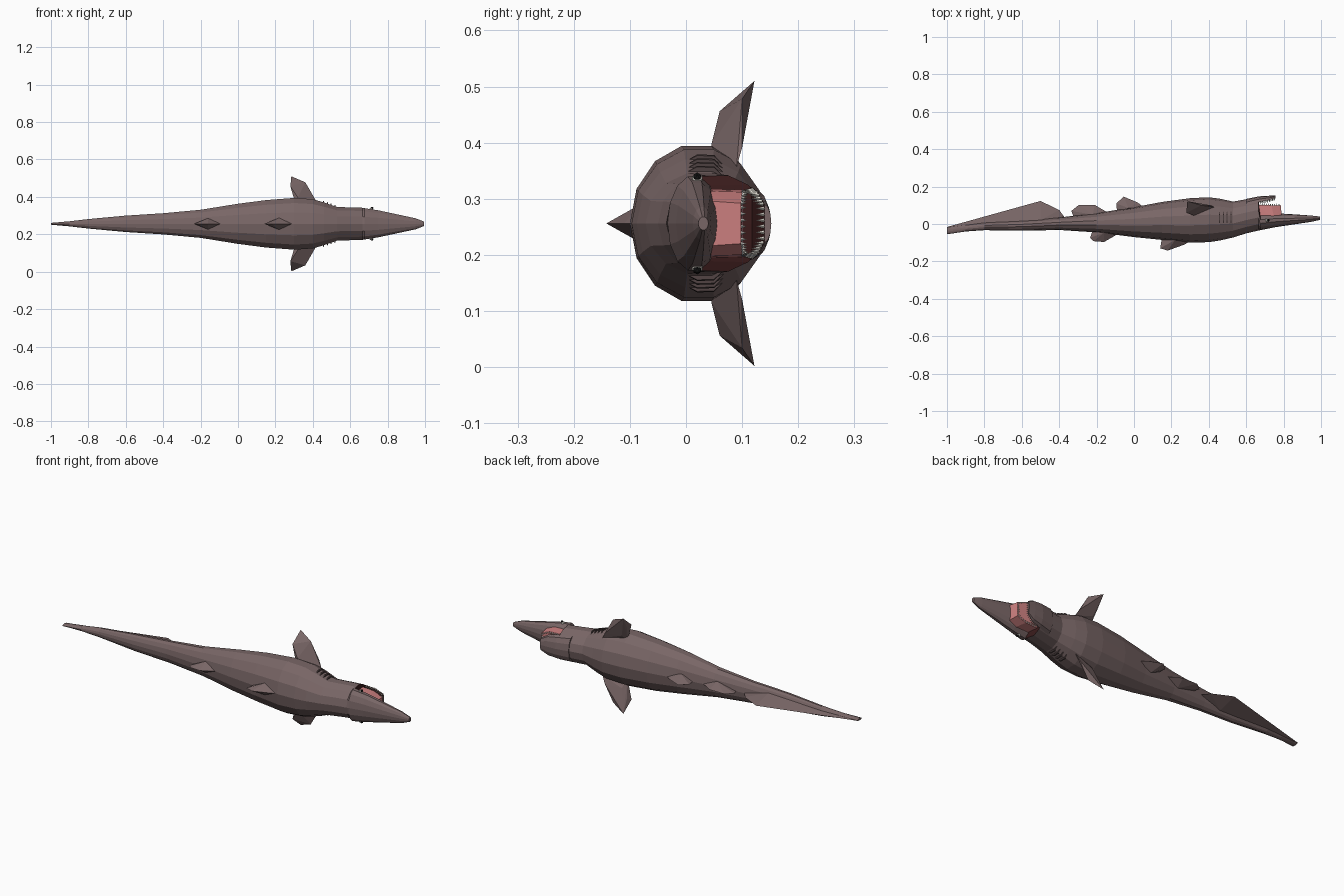
import bpy, bmesh, math
from mathutils import Vector

if "Cube" in bpy.data.objects:
    bpy.data.objects.remove(bpy.data.objects["Cube"])

ZC = 0.256  # height of the body axis (the animal lies on its side, belly to +y)


def mat(name, c):
    m = bpy.data.materials.new(name)
    m.diffuse_color = (*c, 1)
    m.use_nodes = True
    m.node_tree.nodes["Principled BSDF"].inputs["Base Color"].default_value = m.diffuse_color
    return m


SKIN = mat("grey brown skin", (0.19, 0.133, 0.133))
PINK = mat("pink gum", (0.62, 0.22, 0.22))
DARK = mat("dark mouth", (0.045, 0.012, 0.012))
TOOTH = mat("ivory tooth", (0.75, 0.72, 0.65))
BLACK = mat("black pupil", (0.008, 0.008, 0.008))
GILL = mat("gill brown", (0.08, 0.055, 0.055))


def finish(name, bm, mats, rule=None):
    bmesh.ops.recalc_face_normals(bm, faces=bm.faces)
    if rule:
        for f in bm.faces:
            f.normal_update()
            f.material_index = rule(f)
    me = bpy.data.meshes.new(name)
    bm.to_mesh(me)
    bm.free()
    for m in mats:
        me.materials.append(m)
    ob = bpy.data.objects.new(name, me)
    bpy.context.collection.objects.link(ob)
    return ob


def loft(name, rings, mats, rule=None):
    bm = bmesh.new()
    vs = [[bm.verts.new(p) for p in r] for r in rings]
    n = len(rings[0])
    for a, b in zip(vs, vs[1:]):
        for i in range(n):
            j = (i + 1) % n
            bm.faces.new((a[i], a[j], b[j], b[i]))
    bm.faces.new(vs[0])
    bm.faces.new(vs[-1])
    return finish(name, bm, mats, rule)


def hull(name, pts, m):
    bm = bmesh.new()
    for p in pts:
        bm.verts.new(p)
    bmesh.ops.convex_hull(bm, input=bm.verts)
    return finish(name, bm, [m])


# body: x, back y, belly y, half width
SECT = [(-1, -.055, -.018, .005), (-.9, -.04, -.005, .014), (-.8, -.033, .008, .026),
        (-.6, -.036, .02, .045), (-.4, -.032, .035, .058), (-.2, -.045, .058, .077),
        (0, -.07, .09, .11), (.15, -.085, .118, .13), (.3, -.1, .138, .142),
        (.4, -.097, .143, .135), (.46, -.088, .135, .117), (.53, -.072, .12, .092),
        (.6, -.05, .132, .09), (.665, -.035, .145, .088), (.675, -.033, .06, .086),
        (.75, -.018, .058, .074), (.85, -.003, .052, .052), (.95, .012, .045, .03),
        (.995, .022, .04, .012)]
N = 14
rings = []
for x, yd, yb, w in SECT:
    rings.append([(x, (yd + yb) / 2 - (yb - yd) / 2 * math.cos(2 * math.pi * i / N),
                   ZC + w * math.sin(2 * math.pi * i / N)) for i in range(N)])


def body_rule(f):
    c = f.calc_center_median()
    return 1 if .666 < c.x < .674 and c.y > .05 else 0


loft("body", rings, [SKIN, DARK], body_rule)

# lower jaw: half-disc sections with a dark inner floor
rings = []
for x, y0, y1, w in [(.6, .1, .134, .07), (.67, .118, .148, .064),
                     (.72, .128, .151, .056), (.757, .14, .152, .034)]:
    rings.append([(x, y0 + (y1 - y0) * math.sin(math.pi * i / 6),
                   ZC + w * math.cos(math.pi * i / 6)) for i in range(7)])
loft("lower_jaw", rings, [SKIN, DARK], lambda f: 1 if f.normal.y < -.7 else 0)

# upper jaw: pink block under the snout
hull("upper_jaw", [(x, y, ZC + s * w) for s in (1, -1) for x, y, w in
     [(.66, .03, .062), (.66, .102, .06), (.75, .03, .058), (.735, .1, .056),
      (.79, .04, .04), (.785, .098, .036)]], PINK)


# teeth along both jaw rims
def teeth(name, path, direction, length):
    bm = bmesh.new()
    for a, b, count in path:
        for i in range(count):
            p = Vector(a).lerp(Vector(b), (i + .5) / count)
            base = [bm.verts.new(p + Vector((.0045 * math.cos(t), 0, .0045 * math.sin(t))))
                    for t in (0, math.pi / 2, math.pi, 3 * math.pi / 2)]
            tip = bm.verts.new(p + Vector((0, direction * length, 0)))
            bm.faces.new(base)
            for k in range(4):
                bm.faces.new((base[k], base[(k + 1) % 4], tip))
    finish(name, bm, [TOOTH])


upper, lower = [], []
for s in (1, -1):
    upper += [((.68, .1, ZC + s * .056), (.735, .098, ZC + s * .052), 5),
              ((.735, .098, ZC + s * .052), (.78, .096, ZC + s * .034), 4),
              ((.78, .096, ZC + s * .034), (.78, .096, ZC), 3)]
    lower += [((.67, .12, ZC + s * .06), (.72, .13, ZC + s * .052), 5),
              ((.72, .13, ZC + s * .052), (.752, .142, ZC + s * .032), 4),
              ((.752, .142, ZC + s * .032), (.752, .142, ZC), 3)]
teeth("upper_teeth", upper, 1, .012)
teeth("lower_teeth", lower, -1, .018)


# median fins: flat outline swelling to a thick base
def fin(name, outline, mid, thick):
    pts = [(x, y, ZC) for x, y in outline]
    pts += [(mid[0], mid[1], ZC + s * thick) for s in (1, -1)]
    hull(name, pts, SKIN)


fin("first_dorsal_fin", [(.31, -.085), (.27, -.11), (.18, -.142), (.14, -.13), (.15, -.07)], (.22, -.085), .032)
fin("second_dorsal_fin", [(-.08, -.05), (-.16, -.096), (-.215, -.092), (-.235, -.075), (-.22, -.03)], (-.16, -.045), .03)
fin("pelvic_fin", [(.05, .09), (.02, .115), (-.055, .146), (-.095, .11), (-.09, .06)], (-.03, .085), .03)
fin("anal_fin", [(-.13, .055), (-.21, .102), (-.295, .102), (-.335, .07), (-.32, .03)], (-.22, .05), .028)
fin("tail_fin", [(-1, -.05), (-1, -.016), (-.87, .018), (-.72, .062), (-.5, .123),
                 (-.4, .075), (-.36, .02)], (-.5, .02), .03)

for s, side in ((1, "upper"), (-1, "lower")):
    # pectoral fins
    hull(side + "_pectoral_fin", [(x, y, ZC + s * h) for x, y, h in
         [(.43, .09, .10), (.41, .1, .135), (.32, .045, .14), (.32, .085, .14), (.31, .05, .1),
          (.28, .06, .2), (.29, .085, .19), (.285, .122, .254), (.36, .1, .222)]], SKIN)
    # eyes
    for nm, r, x, h, m in (("eye", .011, .712, .078, TOOTH), ("pupil", .008, .717, .083, BLACK)):
        bm = bmesh.new()
        bmesh.ops.create_icosphere(bm, subdivisions=1, radius=r)
        bmesh.ops.translate(bm, verts=bm.verts, vec=(x, .02, ZC + s * h))
        finish(side + "_" + nm, bm, [m])
    # gill slits
    for i in range(4):
        x, h = .455 + .02 * i, .121 - .0068 * i
        hull(side + "_gill_%d" % (i + 1), [(x + dx, y, ZC + s * (h + dz)) for dx, y, dz in
             [(0, -.01, -.015), (.005, -.01, -.015), (.0, .02, .002), (.006, .02, 0),
              (0, .05, .001), (.006, .05, -.001), (0, .07, -.02), (.005, .07, -.02)]], GILL)
